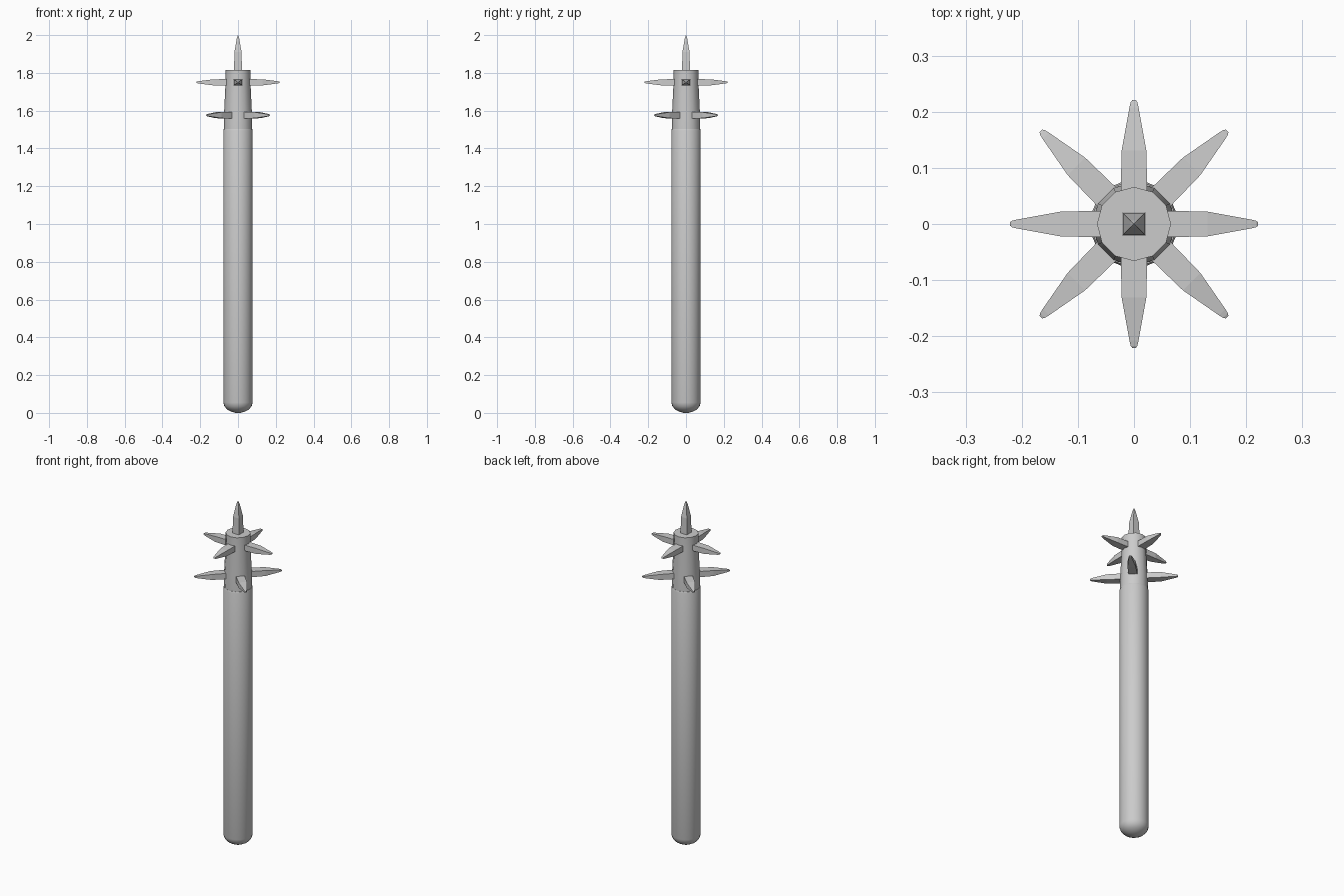
import bpy, bmesh, math
from mathutils import Matrix, Vector

if "Cube" in bpy.data.objects:
    bpy.data.objects.remove(bpy.data.objects["Cube"])

grey = bpy.data.materials.new("plain grey")
grey.diffuse_color = (0.6, 0.6, 0.6, 1)
grey.use_nodes = True
grey.node_tree.nodes["Principled BSDF"].inputs["Base Color"].default_value = grey.diffuse_color


def finish(name, bm, smooth):
    bmesh.ops.recalc_face_normals(bm, faces=bm.faces)
    mesh = bpy.data.meshes.new(name)
    bm.to_mesh(mesh)
    bm.free()
    mesh.materials.append(grey)
    ob = bpy.data.objects.new(name, mesh)
    bpy.context.collection.objects.link(ob)
    if smooth:
        bpy.ops.object.select_all(action='DESELECT')
        ob.select_set(True)
        bpy.context.view_layer.objects.active = ob
        bpy.ops.object.shade_smooth_by_angle(angle=math.radians(40))
    return ob


def loft(bm, rings, tip_cap=True):
    # Bridge rings of equal vertex count and cap both ends
    rings = [[bm.verts.new(p) for p in r] for r in rings]
    n = len(rings[0])
    for a, b in zip(rings, rings[1:]):
        for i in range(n):
            j = (i + 1) % n
            bm.faces.new((a[i], a[j], b[j], b[i]))
    bm.faces.new(rings[0][::-1])
    bm.faces.new(rings[-1])


def turned(name, profile, sides):
    bm = bmesh.new()
    loft(bm, [[(r * math.cos(2 * math.pi * i / sides),
                r * math.sin(2 * math.pi * i / sides), z)
               for i in range(sides)] for r, z in profile])
    return finish(name, bm, True)


def spike(name, sections, matrix):
    # Four-sided spike along local z; sections are (distance, half width, half depth)
    bm = bmesh.new()
    loft(bm, [[matrix @ Vector((sx * w, sy * d, t))
               for sx, sy in ((-1, -1), (1, -1), (1, 1), (-1, 1))]
              for t, w, d in sections])
    return finish(name, bm, False)


# Long handle with a domed butt
dome = [(0.012, 0.0), (0.035, 0.006), (0.057, 0.018), (0.072, 0.035), (0.078, 0.055)]
turned("handle", dome + [(0.078, 1.495), (0.075, 1.503)], 24)

# Tapered head
turned("head", [(0.075, 1.49), (0.074, 1.58), (0.066, 1.75), (0.066, 1.815)], 12)

# Spike on top of the head
spike("top_spike", [(1.80, 0.021, 0.021), (1.91, 0.019, 0.019),
                    (1.985, 0.006, 0.006), (2.0, 0.001, 0.001)], Matrix())

# Two staggered rings of four side spikes
for ring, z, reach, turn in (("upper", 1.75, 0.221, 0), ("lower", 1.576, 0.235, 45)):
    for k in range(4):
        m = (Matrix.Translation((0, 0, z))
             @ Matrix.Rotation(math.radians(turn + 90 * k), 4, 'Z')
             @ Matrix.Rotation(math.radians(90), 4, 'Y')
             @ Matrix.Rotation(math.radians(90), 4, 'Z'))
        spike(f"{ring}_spike_{k + 1}",
              [(0.04, 0.024, 0.017), (reach - 0.09, 0.022, 0.016),
               (reach - 0.013, 0.008, 0.006), (reach - 0.004, 0.006, 0.004),
               (reach, 0.003, 0.002)], m)
